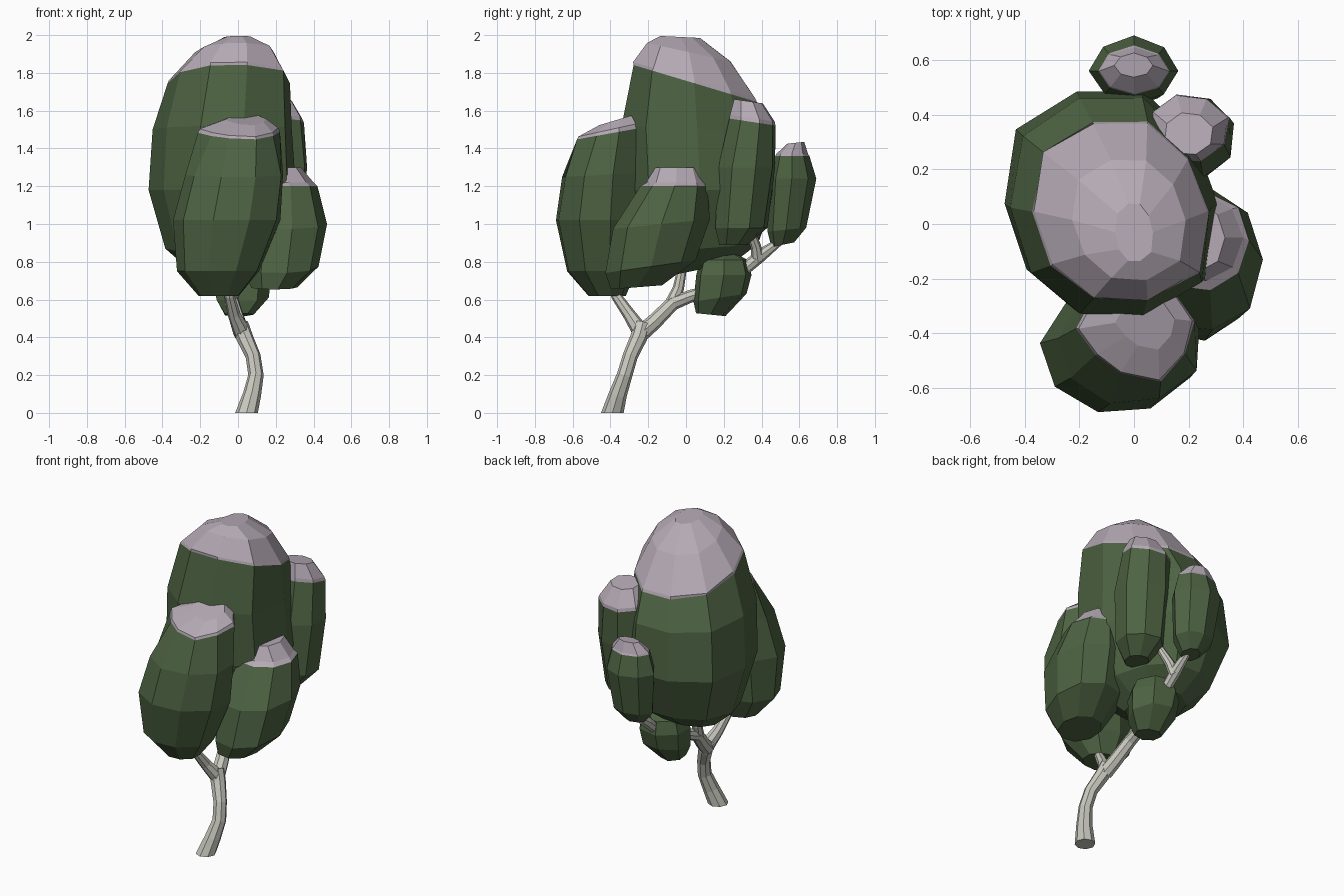
import bpy, bmesh, math, random
from mathutils import Vector

random.seed(4)


def material(name, rgb):
    m = bpy.data.materials.new(name)
    m.diffuse_color = (*rgb, 1)
    return m


LEAF = material("leaf", (0.075, 0.125, 0.055))
SNOW = material("snow", (0.46, 0.40, 0.46))
BARK = material("bark", (0.58, 0.58, 0.52))


def skin(name, rings, mats, snow_from=999):
    """Join rings of points into a closed flat-shaded mesh."""
    bm = bmesh.new()
    vs = [[bm.verts.new(p) for p in r] for r in rings]
    n = len(vs[0])
    for k in range(len(vs) - 1):
        for i in range(n):
            j = (i + 1) % n
            f = bm.faces.new((vs[k][i], vs[k][j], vs[k + 1][j], vs[k + 1][i]))
            f.material_index = int(k >= snow_from)
    bm.faces.new(vs[0][::-1])
    bm.faces.new(vs[-1]).material_index = int(len(vs) - 1 >= snow_from)
    bmesh.ops.recalc_face_normals(bm, faces=bm.faces)
    me = bpy.data.meshes.new(name)
    bm.to_mesh(me)
    bm.free()
    for m in mats:
        me.materials.append(m)
    ob = bpy.data.objects.new(name, me)
    bpy.context.collection.objects.link(ob)
    return ob


def clump(name, rings, sides, snow_from=999, bumps=None, top_bumps=None, turn=0.0):
    """Leaf clump; each ring is (z, cx, cy, rx, ry, slope along y)."""
    bumps = bumps or [random.uniform(0.95, 1.05) for _ in range(sides)]
    pts = []
    for k, (z, cx, cy, rx, ry, slope) in enumerate(rings):
        shape = top_bumps if top_bumps and k >= snow_from else bumps
        ring = []
        for i in range(sides):
            a = math.tau * i / sides + turn
            b = shape[i] * random.uniform(0.98, 1.02)
            dy = ry * b * math.sin(a)
            ring.append((cx + rx * b * math.cos(a), cy + dy, z + slope * dy))
        pts.append(ring)
    return skin(name, pts, (LEAF, SNOW), snow_from)


def limb(name, path, sides=8, flat_start=False):
    """Tapered limb; path points are (x, y, z, radius)."""
    P = [Vector(p[:3]) for p in path]
    rings = []
    for i, p in enumerate(P):
        t = (P[min(i + 1, len(P) - 1)] - P[max(i - 1, 0)]).normalized()
        if flat_start and i == 0:
            t = Vector((0, 0, 1))
        u = Vector((1, 0, 0))
        u = (u - t * u.dot(t)).normalized()
        v = t.cross(u)
        rings.append([p + path[i][3] * (u * math.cos(a) + v * math.sin(a))
                      for a in (math.tau * k / sides for k in range(sides))])
    return skin(name, rings, (BARK,))


# Large central clump with sloping snow cap
clump("main_foliage", [
    (0.76, -0.10, 0.08, 0.16, 0.18, 0.2), (0.87, -0.09, 0.08, 0.29, 0.32, 0.08),
    (1.18, -0.085, 0.075, 0.395, 0.425, 0), (1.50, -0.085, 0.06, 0.37, 0.415, -0.05),
    (1.745, -0.05, 0.045, 0.325, 0.345, -0.30), (1.76, -0.05, 0.045, 0.32, 0.34, -0.30),
    (1.91, -0.02, 0.015, 0.21, 0.23, -0.22), (1.99, 0.0, -0.03, 0.07, 0.11, -0.05)],
    10, 4, [1, .95, 1, 1.0, 1.07, 1, .96, .98, 1, 1.10])

# Front clump, its snow cap swept towards the right
clump("front_foliage", [
    (0.62, -0.10, -0.42, 0.11, 0.10, 0), (0.75, -0.10, -0.45, 0.22, 0.19, 0),
    (1.02, -0.055, -0.46, 0.285, 0.24, 0), (1.26, -0.015, -0.44, 0.265, 0.22, 0.05),
    (1.48, 0.0, -0.40, 0.22, 0.18, 0.18), (1.50, 0.0, -0.40, 0.21, 0.175, 0.22),
    (1.55, 0.04, -0.37, 0.11, 0.09, 0.30)], 9, 4,
    bumps=[1, 1, 1, 1, 1, 1.0, 1, 1, 1.02],
    top_bumps=[1.03, 1.1, 1, 1, .98, .78, .85, 1.08, .95], turn=0.25)

# Right clump, leaning towards the back
clump("right_foliage", [
    (0.665, 0.19, -0.26, 0.12, 0.14, 0.08), (0.775, 0.225, -0.185, 0.20, 0.245, 0.14),
    (1.00, 0.25, -0.13, 0.22, 0.27, 0.10), (1.20, 0.25, -0.06, 0.17, 0.185, 0),
    (1.22, 0.24, -0.05, 0.155, 0.165, 0), (1.30, 0.22, -0.05, 0.11, 0.13, 0)], 9, 3)

# Back right clump
clump("back_right_foliage", [
    (0.89, 0.19, 0.25, 0.07, 0.08, 0), (0.98, 0.20, 0.29, 0.14, 0.145, 0),
    (1.30, 0.205, 0.32, 0.165, 0.16, 0), (1.54, 0.20, 0.35, 0.15, 0.13, -0.15),
    (1.56, 0.20, 0.35, 0.145, 0.125, -0.15), (1.65, 0.20, 0.33, 0.09, 0.08, -0.15)],
    8, 3, turn=0.3)

# Rear clump
clump("rear_foliage", [
    (0.89, 0.0, 0.51, 0.06, 0.06, 0.2), (0.97, 0.0, 0.53, 0.13, 0.105, 0.1),
    (1.24, 0.0, 0.56, 0.16, 0.125, 0), (1.36, 0.0, 0.56, 0.13, 0.09, 0),
    (1.37, 0.0, 0.56, 0.125, 0.085, 0), (1.43, 0.0, 0.58, 0.07, 0.045, 0.1)], 8, 3)

# Small low clump without snow
clump("low_foliage", [
    (0.52, 0.0, 0.13, 0.08, 0.08, -0.1), (0.61, 0.01, 0.18, 0.145, 0.145, 0.15),
    (0.73, 0.01, 0.20, 0.16, 0.15, 0), (0.81, 0.01, 0.20, 0.13, 0.13, 0),
    (0.84, 0.01, 0.20, 0.06, 0.07, 0)], 7)

# Trunk and branches
limb("trunk", [
    (0.045, -0.39, 0.0, 0.06), (0.075, -0.36, 0.10, 0.048), (0.095, -0.325, 0.20, 0.041),
    (0.08, -0.295, 0.30, 0.04), (0.035, -0.25, 0.40, 0.045), (0.01, -0.23, 0.47, 0.045)],
    flat_start=True)
limb("front_branch", [
    (0.02, -0.24, 0.43, 0.045), (-0.02, -0.30, 0.52, 0.034),
    (-0.045, -0.37, 0.62, 0.027), (-0.06, -0.42, 0.74, 0.02)])
limb("main_branch", [
    (0.02, -0.24, 0.42, 0.045), (0.0, -0.17, 0.48, 0.042), (-0.03, -0.07, 0.58, 0.038),
    (-0.03, 0.03, 0.62, 0.033), (0.0, 0.18, 0.66, 0.03), (0.01, 0.31, 0.76, 0.032),
    (0.01, 0.39, 0.83, 0.035), (0.01, 0.50, 0.91, 0.02)])
limb("upper_branch", [
    (-0.03, -0.08, 0.57, 0.037), (-0.05, -0.04, 0.66, 0.03), (-0.06, -0.01, 0.82, 0.022)])
limb("rear_branch", [
    (0.01, 0.38, 0.81, 0.034), (0.04, 0.37, 0.88, 0.028), (0.10, 0.33, 1.0, 0.02)])
